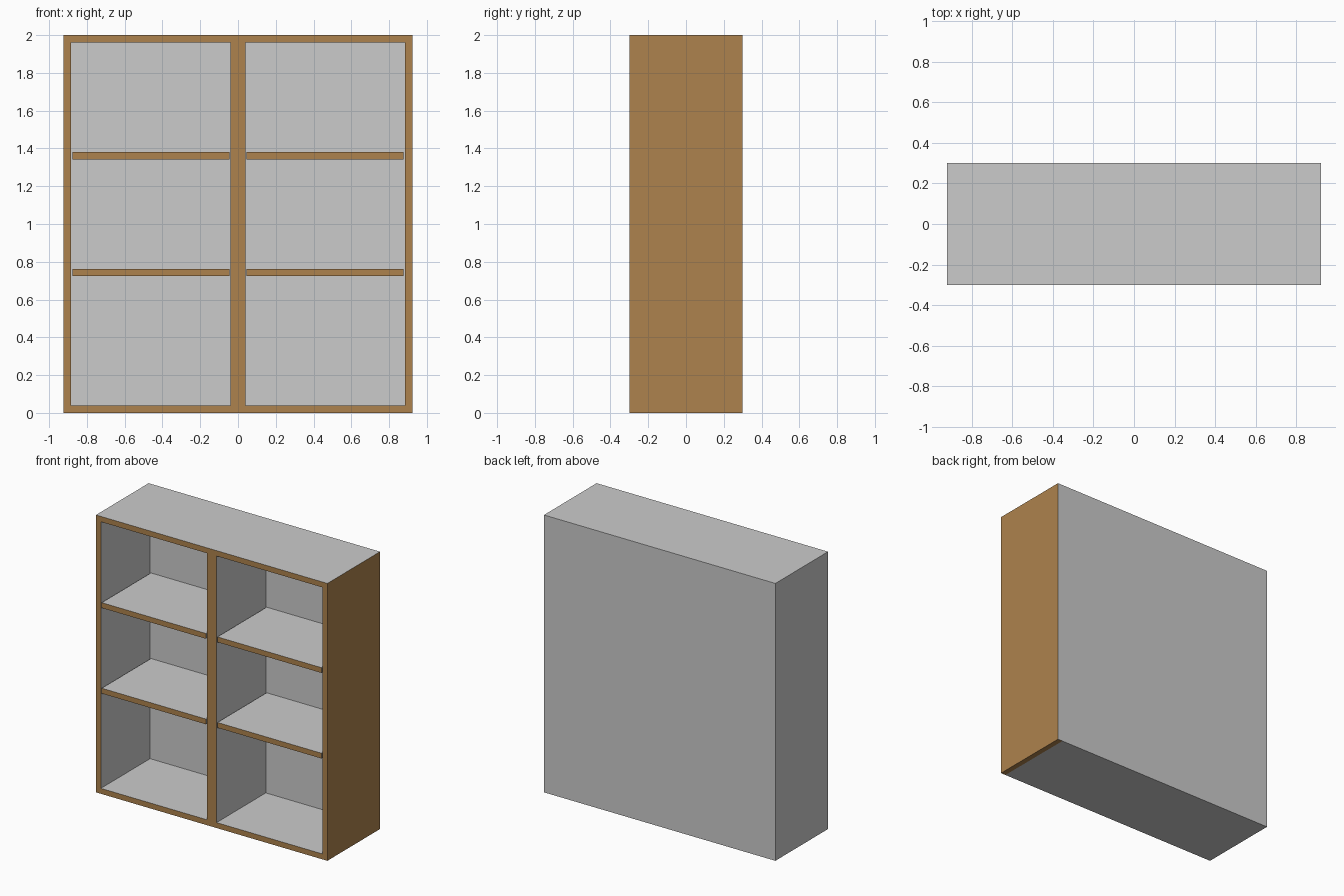
import bpy, bmesh
from mathutils import Matrix, Vector

if "Cube" in bpy.data.objects:
    bpy.data.objects.remove(bpy.data.objects["Cube"])

W, D, H = 1.846, 0.6, 2.0      # overall size
T = 0.039                      # panel thickness
SHELF_T = 0.038

wood = bpy.data.materials.new("wood_edge")
wood.diffuse_color = (0.42, 0.225, 0.075, 1)
wood.use_nodes = True
wood.node_tree.nodes["Principled BSDF"].inputs["Base Color"].default_value = wood.diffuse_color


def box(bm, size, centre):
    m = Matrix.Translation(centre) @ Matrix.Diagonal((*size, 1))
    bmesh.ops.create_cube(bm, size=1, matrix=m)
    bm.normal_update()


def front_faces(bm):
    return [f for f in bm.faces
            if f.normal.y < -0.9 and f.calc_center_median().y < -D / 2 + 0.02]


def finish(bm, name):
    me = bpy.data.meshes.new(name)
    me.materials.append(None)   # plain grey
    me.materials.append(wood)
    bm.to_mesh(me)
    bm.free()
    ob = bpy.data.objects.new(name, me)
    bpy.context.collection.objects.link(ob)
    return ob


def bisect(bm, faces, x):
    geom = set(faces)
    for f in faces:
        geom.update(f.edges)
        geom.update(f.verts)
    bmesh.ops.bisect_plane(bm, geom=list(geom), plane_co=(x, 0, 0),
                           plane_no=(1, 0, 0))
    bm.normal_update()


# Carcass: one block, front split in two bays, each inset and pushed in
bm = bmesh.new()
box(bm, (W, D, H), (0, 0, H / 2))
bisect(bm, front_faces(bm), 0)
bays = front_faces(bm)
bmesh.ops.inset_individual(bm, faces=bays, thickness=T, use_even_offset=True)
bmesh.ops.inset_individual(bm, faces=bays, thickness=0, depth=-(D - T))
bm.normal_update()
# Underside strip of the right-hand side panel
bisect(bm, [f for f in bm.faces
            if f.normal.z < -0.9 and f.calc_center_median().z < 0.001], W / 2 - T)

# Wood on the front edges, right flank and that strip
for f in front_faces(bm):
    f.material_index = 1
for f in bm.faces:
    c = f.calc_center_median()
    if c.x > W / 2 - 0.001 or (c.z < 0.001 and f.normal.z < -0.9 and c.x > W / 2 - T):
        f.material_index = 1
finish(bm, "carcass")

# Shelves: two per bay, with a small clearance at the ends
bay_mid = W / 4
shelf_w = W / 2 - 2 * T - 0.014
for side, sx in (("left", -1), ("right", 1)):
    for level, z in (("lower", 0.744), ("upper", 1.361)):
        bm = bmesh.new()
        box(bm, (shelf_w, D - T, SHELF_T), Vector((sx * bay_mid, -T / 2, z)))
        for f in front_faces(bm):
            f.material_index = 1
        finish(bm, f"{side}_{level}_shelf")
